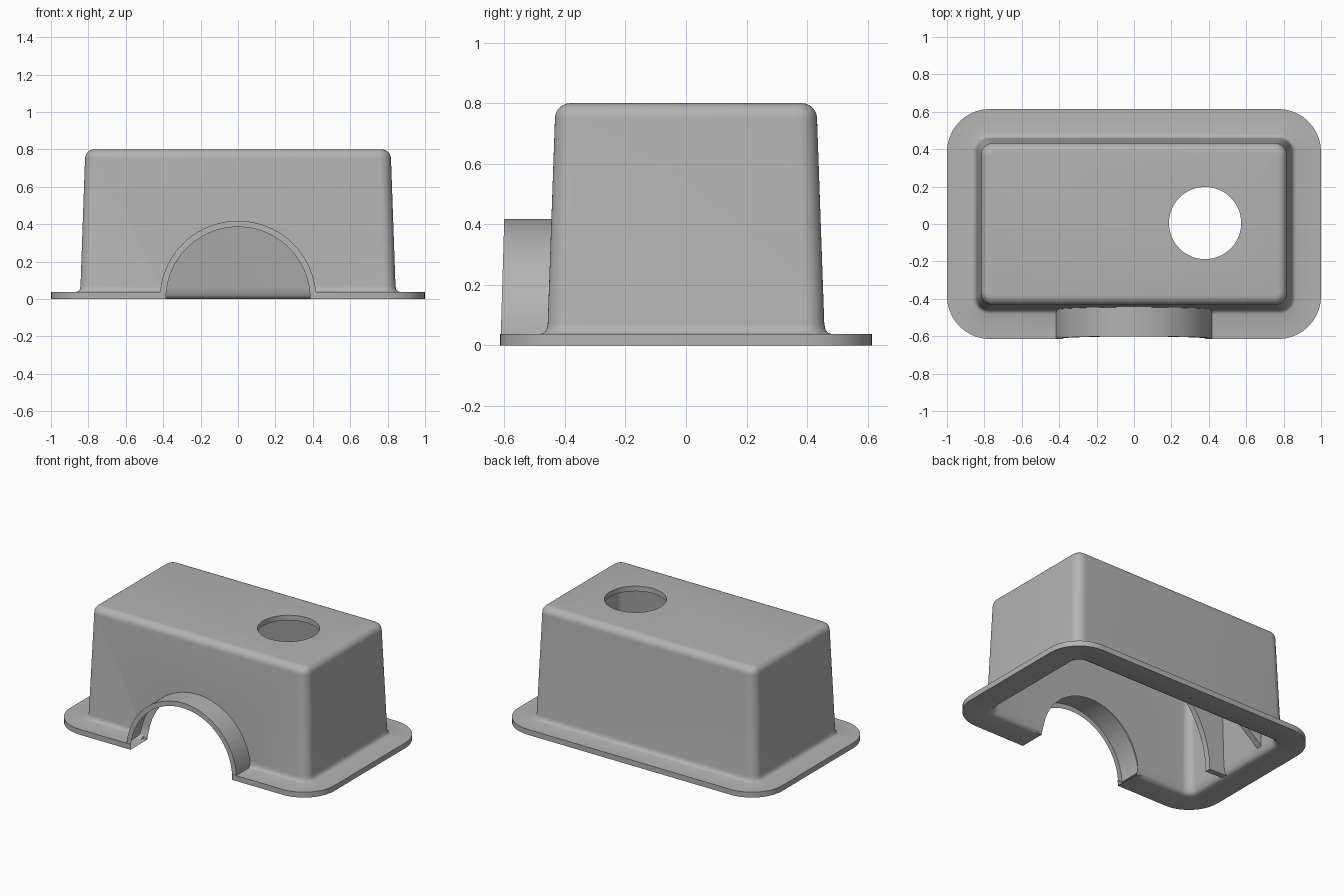
import bpy, bmesh, math
from mathutils import Vector

cube = bpy.data.objects.get("Cube")
if cube:
    bpy.data.objects.remove(cube, do_unlink=True)

grey = bpy.data.materials.new("plain_grey")
grey.use_nodes = True
colour = (0.45, 0.45, 0.45, 1)
grey.diffuse_color = colour
grey.node_tree.nodes["Principled BSDF"].inputs["Base Color"].default_value = colour


def finish(bm, name):
    bmesh.ops.recalc_face_normals(bm, faces=bm.faces)
    mesh = bpy.data.meshes.new(name)
    bm.to_mesh(mesh)
    bm.free()
    mesh.materials.append(grey)
    obj = bpy.data.objects.new(name, mesh)
    bpy.context.collection.objects.link(obj)
    return obj


def rounded_rect(hx, hy, r, z, steps=10):
    pts = []
    for q, (sx, sy) in enumerate([(1, 1), (-1, 1), (-1, -1), (1, -1)]):
        for i in range(steps + 1):
            a = (q + i / steps) * math.pi / 2
            pts.append(Vector((sx * (hx - r) + r * math.cos(a),
                               sy * (hy - r) + r * math.sin(a), z)))
    return pts


def extrude_y(name, profile, y0, y1, lean=0):
    """Solid from an x-z profile; lean tilts the y0 end back with height."""
    bm = bmesh.new()
    a = [bm.verts.new((x, y0 + lean * z, z)) for x, z in profile]
    b = [bm.verts.new((x, y1, z)) for x, z in profile]
    bm.faces.new(a)
    bm.faces.new(b[::-1])
    for i in range(len(a)):
        j = (i + 1) % len(a)
        bm.faces.new((a[i], b[i], b[j], a[j]))
    return finish(bm, name)


def arc(r, start, end, n):
    angles = [math.radians(start + (end - start) * i / n) for i in range(n + 1)]
    return [(r * math.cos(t), r * math.sin(t)) for t in angles]


def boolean(obj, tool, operation):
    mod = obj.modifiers.new(tool.name, 'BOOLEAN')
    mod.operation = operation
    mod.solver = 'EXACT'
    mod.object = tool
    bpy.context.view_layer.objects.active = obj
    bpy.ops.object.modifier_apply(modifier=mod.name)
    bpy.data.objects.remove(tool, do_unlink=True)


# Hollow cover: half width, corner radius and height, from ceiling to ceiling.
# Every ring is the same distance shorter in depth than in width.
inner = [(0.735, 0.02, 0.765), (0.762, 0.035, 0.758), (0.779, 0.045, 0.74),
         (0.785, 0.05, 0.715), (0.805, 0.06, 0.06), (0.815, 0.065, 0.02),
         (0.825, 0.07, 0.007), (0.84, 0.08, 0)]
flange = [(1, 0.23, 0), (1, 0.23, 0.037)]
outer = [(0.867, 0.09, 0.037), (0.854, 0.08, 0.042), (0.846, 0.07, 0.052),
         (0.842, 0.065, 0.07)]
crown = [(0.768 + 0.05 * math.cos(t), 0.02 + 0.045 * math.cos(t), 0.75 + 0.05 * math.sin(t))
         for t in [math.pi / 2 * i / 6 for i in range(7)]]
bm = bmesh.new()
rings = [[bm.verts.new(p) for p in rounded_rect(w, w - 0.385, r, z)]
         for w, r, z in inner + flange + outer + crown]
for a, b in zip(rings, rings[1:]):
    for i in range(len(a)):
        j = (i + 1) % len(a)
        bm.faces.new((a[i], a[j], b[j], b[i]))
bm.faces.new(rings[0])
bm.faces.new(rings[-1])
cover = finish(bm, "cover_with_flange")

# Arched tunnel at the front, then its opening
boolean(cover, extrude_y("arch_collar", arc(0.418, 0, 180, 48), -0.613, -0.432, 0.03), 'UNION')
opening = arc(0.385, 0, 360, 96)[:-1]
boolean(cover, extrude_y("arch_opening", opening, -0.75, -0.3), 'DIFFERENCE')

# Round hole in the top
bm = bmesh.new()
bmesh.ops.create_cone(bm, cap_ends=True, segments=64, radius1=0.193, radius2=0.193, depth=0.3)
bmesh.ops.translate(bm, verts=bm.verts, vec=(0.38, 0.005, 0.8))
boolean(cover, finish(bm, "top_hole"), 'DIFFERENCE')

# Stiffening ribs inside the right end
curved = [(-0.825, 0.005), (-0.8, 0.77), (-0.2, 0.77)] + arc(0.69, 107, 180, 20)
curved_rib = extrude_y("curved_rib", curved, -0.13, -0.09)
straight = [(-0.82, 0.04), (-0.8, 0.77), (-0.2, 0.77), (-0.2, 0.53)]
straight_rib = extrude_y("straight_rib", straight, 0.23, 0.27)

for obj in (cover, curved_rib, straight_rib):
    bpy.ops.object.select_all(action='DESELECT')
    obj.select_set(True)
    bpy.context.view_layer.objects.active = obj
    bpy.ops.object.shade_smooth_by_angle(angle=math.radians(35))
